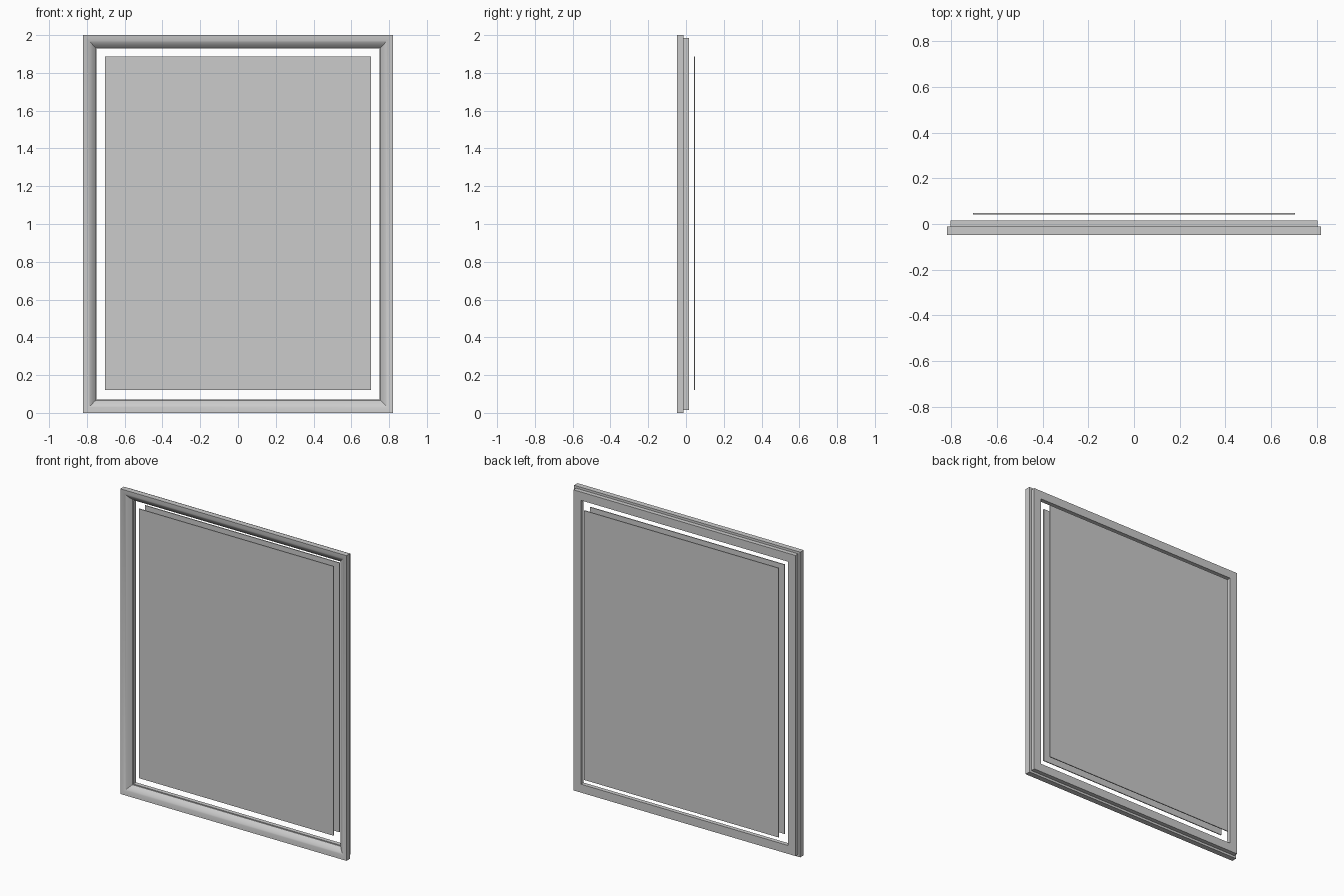
import bpy, bmesh, math

if "Cube" in bpy.data.objects:
    bpy.data.objects.remove(bpy.data.objects["Cube"])

HALF_W, HEIGHT = 0.82, 2.0


def mitred_frame(name, profile, smooth=False):
    """Sweep a closed (inset, y) profile around the rectangle with mitred corners."""
    bm = bmesh.new()
    corners = [(-1, 0), (1, 0), (1, 1), (-1, 1)]
    rings = []
    for sx, top in corners:
        rings.append([bm.verts.new((sx * (HALF_W - d), y, HEIGHT - d if top else d))
                      for d, y in profile])
    n = len(profile)
    for a in range(4):
        r, s = rings[a], rings[(a + 1) % 4]
        for i in range(n):
            j = (i + 1) % n
            bm.faces.new((r[i], s[i], s[j], r[j]))
    bmesh.ops.recalc_face_normals(bm, faces=bm.faces)
    me = bpy.data.meshes.new(name)
    bm.to_mesh(me)
    bm.free()
    ob = bpy.data.objects.new(name, me)
    bpy.context.collection.objects.link(ob)
    if smooth:
        bpy.ops.object.select_all(action='DESELECT')
        ob.select_set(True)
        bpy.context.view_layer.objects.active = ob
        bpy.ops.object.shade_smooth_by_angle(angle=math.radians(30))
    return ob


def panel(name, y, thickness):
    bpy.ops.mesh.primitive_cube_add(size=1, location=(0, y, 1.005))
    ob = bpy.context.object
    ob.name = name
    ob.scale = (1.41, thickness, 1.765)
    bpy.ops.object.transform_apply(location=False, rotation=False, scale=True)
    return ob


# Front moulding: rounded face falling back towards the opening
W, Y0, Y1, BULGE = 0.065, -0.048, -0.012, 0.008
face = []
for i in range(11):
    t = i / 10
    b = BULGE * math.sin(math.pi * t)
    face.append((W * t + b * 0.48, Y0 + (Y1 - 0.003 - Y0) * t - b * 0.88))
face = [(min(d, W), max(y, Y0)) for d, y in face]
mitred_frame("front_moulding", face + [(W, Y1), (0.0, Y1)], smooth=True)

# Rear frame: plain rectangular section, set in slightly
mitred_frame("rear_frame", [(0.015, -0.012), (0.07, -0.012), (0.07, 0.016), (0.015, 0.016)])

# Glass and backing sheets
panel("glass_panel", -0.015, 0.006)
panel("backing_panel", 0.045, 0.006)
